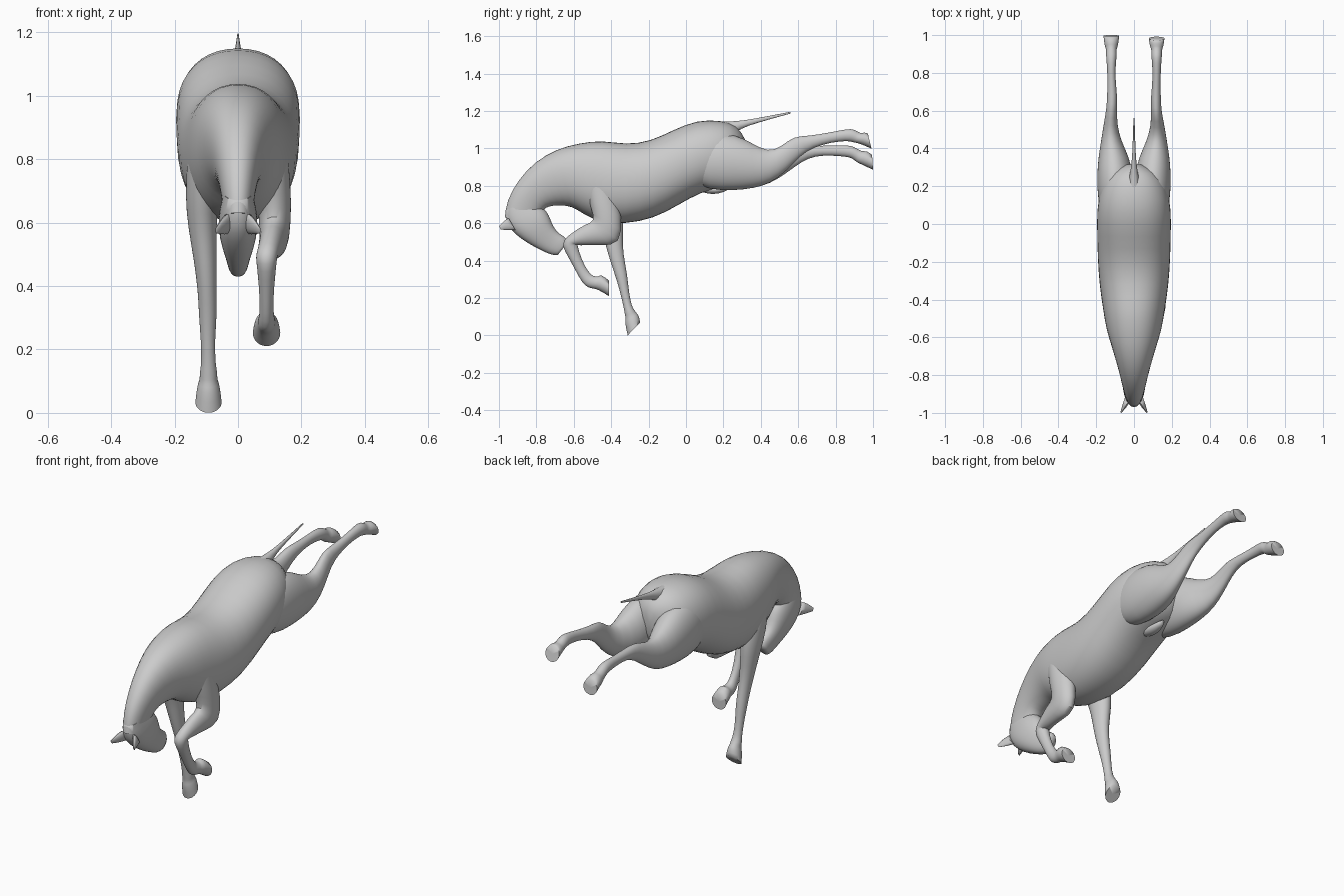
import bpy, bmesh, math


def loft(name, stations, sides=20, p=2.0, mirror=False):
    """Skin rounded rings. Station: (y, z) of one edge, (y, z) of the opposite edge, x centre, half width."""
    bm = bmesh.new()
    crease = bm.edges.layers.float.new("crease_edge")
    rings = []
    for y1, z1, y2, z2, x, w in stations:
        ring = []
        for i in range(sides):
            a = 2 * math.pi * i / sides
            c, s = math.cos(a), math.sin(a)
            c = math.copysign(abs(c) ** (2 / p), c)
            s = math.copysign(abs(s) ** (2 / p), s)
            ring.append(bm.verts.new((x + w * c,
                                      (y1 + y2) / 2 + (y1 - y2) / 2 * s,
                                      (z1 + z2) / 2 + (z1 - z2) / 2 * s)))
        rings.append(ring)
    for r, q in zip(rings, rings[1:]):
        for i in range(sides):
            j = (i + 1) % sides
            bm.faces.new((r[i], r[j], q[j], q[i]))
    for ring in (rings[0], rings[-1]):
        for e in bm.faces.new(ring).edges:
            e[crease] = 1.0
    bmesh.ops.recalc_face_normals(bm, faces=bm.faces)
    mesh = bpy.data.meshes.new(name)
    bm.to_mesh(mesh)
    bm.free()
    ob = bpy.data.objects.new(name, mesh)
    bpy.context.collection.objects.link(ob)
    bpy.ops.object.select_all(action='DESELECT')
    ob.select_set(True)
    bpy.context.view_layer.objects.active = ob
    bpy.ops.object.shade_smooth_by_angle(angle=math.radians(75))
    if mirror:
        ob.modifiers.new("Mirror", 'MIRROR').use_clip = False
    sub = ob.modifiers.new("Subdivision", 'SUBSURF')
    sub.levels = sub.render_levels = 1
    return ob


# Torso and arched neck: top line, bottom line, width
loft("torso_and_neck", [
    (.315, 1.05, .315, .92, 0, .04),
    (.275, 1.125, .28, .83, 0, .13),
    (.19, 1.152, .20, .79, 0, .18),
    (.06, 1.155, .08, .765, 0, .20),
    (-.07, 1.10, -.04, .695, 0, .197),
    (-.19, 1.04, -.17, .622, 0, .195),
    (-.32, 1.022, -.33, .592, 0, .185),
    (-.45, 1.047, -.46, .60, 0, .165),
    (-.57, 1.03, -.555, .65, 0, .148),
    (-.69, 1.0, -.61, .69, 0, .118),
    (-.81, .93, -.68, .695, 0, .088),
    (-.90, .83, -.735, .69, 0, .068),
    (-.96, .72, -.76, .675, 0, .055),
    (-.97, .63, -.80, .62, 0, .045),
], p=2.2)

# Head: forehead line, jaw line, width
loft("head", [
    (-.965, .67, -.83, .72, 0, .045),
    (-.965, .595, -.765, .69, 0, .058),
    (-.91, .535, -.73, .645, 0, .065),
    (-.84, .488, -.712, .58, 0, .052),
    (-.77, .452, -.675, .54, 0, .038),
    (-.715, .427, -.64, .525, 0, .033),
    (-.685, .43, -.635, .495, 0, .026),
], p=2.3)

# Ears
loft("ears", [
    (-.95, .63, -.91, .56, .035, .018),
    (-.975, .615, -.955, .56, .05, .015),
    (-1.0, .585, -.99, .565, .068, .004),
], sides=8, mirror=True)

# Planted front leg: front line, back line
loft("front_leg_planted", [
    (-.54, .82, -.36, .80, -.10, .06),
    (-.50, .68, -.335, .68, -.115, .053),
    (-.455, .58, -.335, .58, -.112, .045),
    (-.43, .48, -.34, .48, -.103, .036),
    (-.40, .38, -.325, .38, -.097, .029),
    (-.375, .31, -.312, .31, -.095, .029),
    (-.352, .23, -.305, .23, -.095, .022),
    (-.333, .15, -.29, .155, -.093, .022),
    (-.328, .115, -.275, .135, -.093, .029),
    (-.322, .09, -.265, .12, -.093, .027),
    (-.328, .07, -.25, .105, -.093, .036),
    (-.312, .0, -.245, .068, -.093, .042),
])

# Folded front leg: outer line, inner line
loft("front_leg_folded", [
    (-.54, .80, -.38, .78, .10, .06),
    (-.51, .68, -.34, .64, .118, .053),
    (-.485, .61, -.345, .48, .115, .048),
    (-.54, .595, -.46, .482, .108, .042),
    (-.60, .555, -.54, .482, .10, .036),
    (-.655, .515, -.59, .48, .09, .034),
    (-.66, .47, -.58, .495, .09, .033),
    (-.63, .42, -.575, .455, .09, .028),
    (-.59, .345, -.543, .37, .09, .021),
    (-.555, .28, -.505, .32, .09, .023),
    (-.525, .255, -.49, .318, .09, .029),
    (-.495, .25, -.47, .312, .09, .028),
    (-.47, .245, -.455, .328, .09, .038),
    (-.413, .21, -.413, .295, .09, .044),
])

# Kicking hind legs: shared thigh, then each lower leg
thigh = [
    (.0, 1.03, .02, .83, .10, .06),
    (.13, 1.09, .12, .775, .10, .095),
    (.27, 1.075, .26, .772, .10, .097),
    (.35, 1.03, .36, .785, .107, .082),
    (.44, .98, .45, .81, .122, .052),
]
high = [
    (.51, 1.01, .54, .88, .125, .036),
    (.575, 1.066, .61, .96, .118, .028),
    (.65, 1.065, .68, 1.005, .115, .027),
    (.77, 1.085, .78, 1.033, .12, .020),
    (.86, 1.104, .86, 1.04, .12, .025),
    (.90, 1.104, .885, 1.035, .12, .029),
    (.93, 1.078, .905, 1.03, .12, .026),
    (.955, 1.087, .93, 1.025, .12, .037),
    (.972, 1.08, .992, .998, .12, .042),
]
low = [
    (.52, .985, .535, .865, -.125, .036),
    (.60, 1.018, .62, .93, -.118, .028),
    (.67, 1.013, .69, .96, -.115, .027),
    (.78, 1.015, .78, .962, -.12, .020),
    (.86, 1.018, .86, .955, -.12, .025),
    (.90, 1.01, .89, .947, -.12, .029),
    (.94, .98, .91, .927, -.12, .026),
    (.965, .99, .925, .92, -.12, .037),
    (.995, .965, 1.0, .885, -.12, .042),
]
loft("hind_leg_high", thigh + high)
loft("hind_leg_low", [(a, b, c, d, -x, w) for a, b, c, d, x, w in thigh] + low)

# Tail
loft("tail", [
    (.18, 1.145, .25, 1.07, 0, .035),
    (.27, 1.145, .295, 1.105, 0, .018),
    (.36, 1.158, .365, 1.132, 0, .009),
    (.56, 1.196, .56, 1.186, 0, .003),
], sides=10)

# Sheath under the belly
loft("sheath", [
    (.04, .82, .06, .775, 0, .025),
    (.13, .80, .12, .752, 0, .035),
    (.20, .80, .18, .757, 0, .028),
    (.23, .80, .22, .775, 0, .012),
], sides=12)
